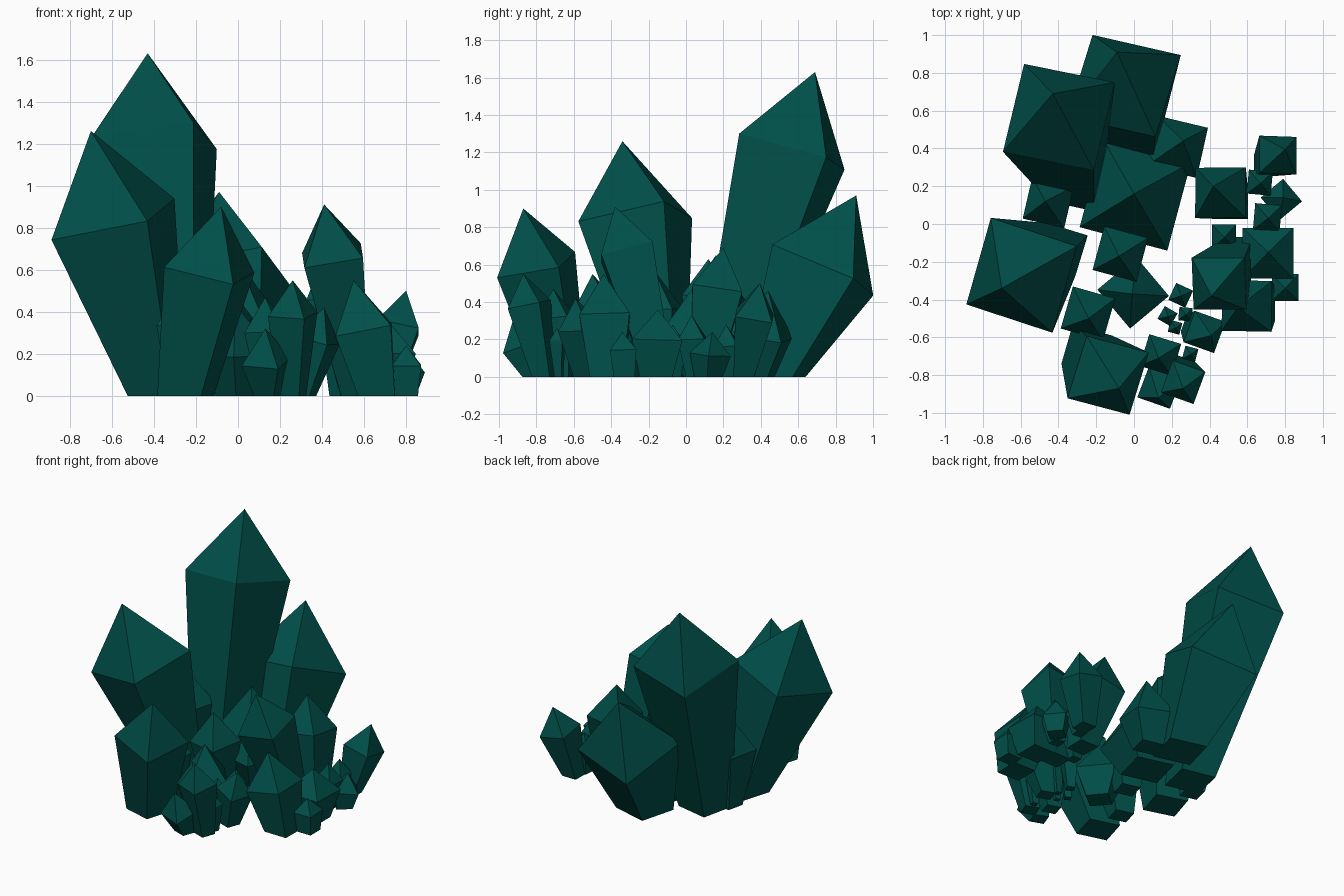
import bpy, math
from mathutils import Vector

mat = bpy.data.materials.new("dark_teal_crystal")
mat.diffuse_color = (0.0, 0.078, 0.067, 1)


def crystal(name, apex, base, r, angle, foot=0.55, tip=1.27):
    """Leaning four-sided crystal: flat foot on the ground, wide shoulder, pointed tip."""
    apex, foot_c = Vector(apex), Vector((base[0], base[1], 0))
    axis = apex - foot_c
    tilt = Vector((0, 0, 1)).rotation_difference(axis)
    shoulder = apex - axis.normalized() * tip * r
    low, high = [], []
    for i in range(4):
        a = math.radians(angle + 90 * i)
        d = Vector((math.cos(a), math.sin(a), 0)) * r
        low.append(foot_c + d * foot)
        high.append(shoulder + tilt @ d)
    faces = [(3, 2, 1, 0)]
    for i in range(4):
        j = (i + 1) % 4
        faces += [(i, j, 4 + j, 4 + i), (4 + i, 4 + j, 8)]
    mesh = bpy.data.meshes.new(name)
    mesh.from_pydata(low + high + [apex], [], faces)
    mesh.materials.append(mat)
    bpy.context.collection.objects.link(bpy.data.objects.new(name, mesh))


# Large crystals at the back and left
crystal("tall_crystal", (-0.43, 0.69, 1.63), (-0.305, 0.215), 0.35, 32.5, 0.5)
crystal("left_crystal", (-0.70, -0.34, 1.26), (-0.385, -0.135), 0.345, 28, 0.46)
crystal("front_left_crystal", (-0.08, -0.87, 0.90), (-0.25, -0.665), 0.247, 29, 0.62)
crystal("back_crystal", (-0.09, 0.91, 0.97), (0.0, 0.475), 0.345, 30)
crystal("middle_crystal", (0.0, 0.16, 0.65), (0.01, 0.15), 0.34, 30)

# Medium crystals on the left and in the middle
crystal("back_right_crystal", (0.26, 0.44, 0.46), (0.20, 0.38), 0.195, 32)
crystal("left_small_crystal", (-0.47, 0.12, 0.63), (-0.42, 0.10), 0.16, 32)
crystal("inner_crystal", (-0.08, -0.17, 0.57), (-0.06, -0.14), 0.17, 30)
crystal("inner_front_crystal", (-0.01, -0.37, 0.43), (0.0, -0.36), 0.19, -5)
crystal("inner_left_crystal", (-0.24, -0.50, 0.55), (-0.25, -0.43), 0.165, 29)

# Crystals along the right side
crystal("right_tall_crystal", (0.41, -0.38, 0.91), (0.56, -0.14), 0.20, 46, 0.5)
crystal("right_front_crystal", (0.55, -0.44, 0.55), (0.66, -0.425), 0.19, 44, 0.65)
crystal("right_middle_crystal", (0.71, -0.15, 0.36), (0.71, -0.16), 0.19, 45, 0.65, 0.85)
crystal("right_inner_crystal", (0.42, 0.20, 0.69), (0.53, 0.10), 0.19, 45)
crystal("right_back_crystal", (0.80, 0.395, 0.50), (0.69, 0.31), 0.142, 44)
crystal("right_edge_shard", (0.80, -0.34, 0.24), (0.80, -0.33), 0.10, 45, 0.8, 0.95)
crystal("right_rear_shard", (0.79, 0.14, 0.24), (0.77, 0.12), 0.11, -5, 0.7, 1.1)

# Crystals along the front
crystal("front_crystal", (0.26, -0.87, 0.55), (0.26, -0.76), 0.13, 25)
crystal("front_low_crystal", (0.13, -0.92, 0.32), (0.14, -0.81), 0.13, 25)
crystal("front_inner_crystal", (0.13, -0.71, 0.47), (0.16, -0.66), 0.125, 28)
crystal("front_right_crystal", (0.41, -0.59, 0.42), (0.31, -0.54), 0.125, 25)

# Small shards filling the gaps: x, y, height, radius, angle
shards = [
    (0.67, 0.215, 0.28, 0.09, 40), (0.71, 0.03, 0.33, 0.10, 40),
    (0.48, -0.07, 0.28, 0.09, 45), (0.25, -0.38, 0.32, 0.07, 20),
    (0.18, -0.49, 0.28, 0.055, 15), (0.275, -0.48, 0.26, 0.05, 40),
    (0.22, -0.55, 0.20, 0.045, 30), (0.30, -0.69, 0.26, 0.05, 30),
]
for n, (x, y, h, r, a) in enumerate(shards):
    crystal(f"shard_{n + 1}", (x, y, h), (x - 0.01, y + 0.01), r, a)
